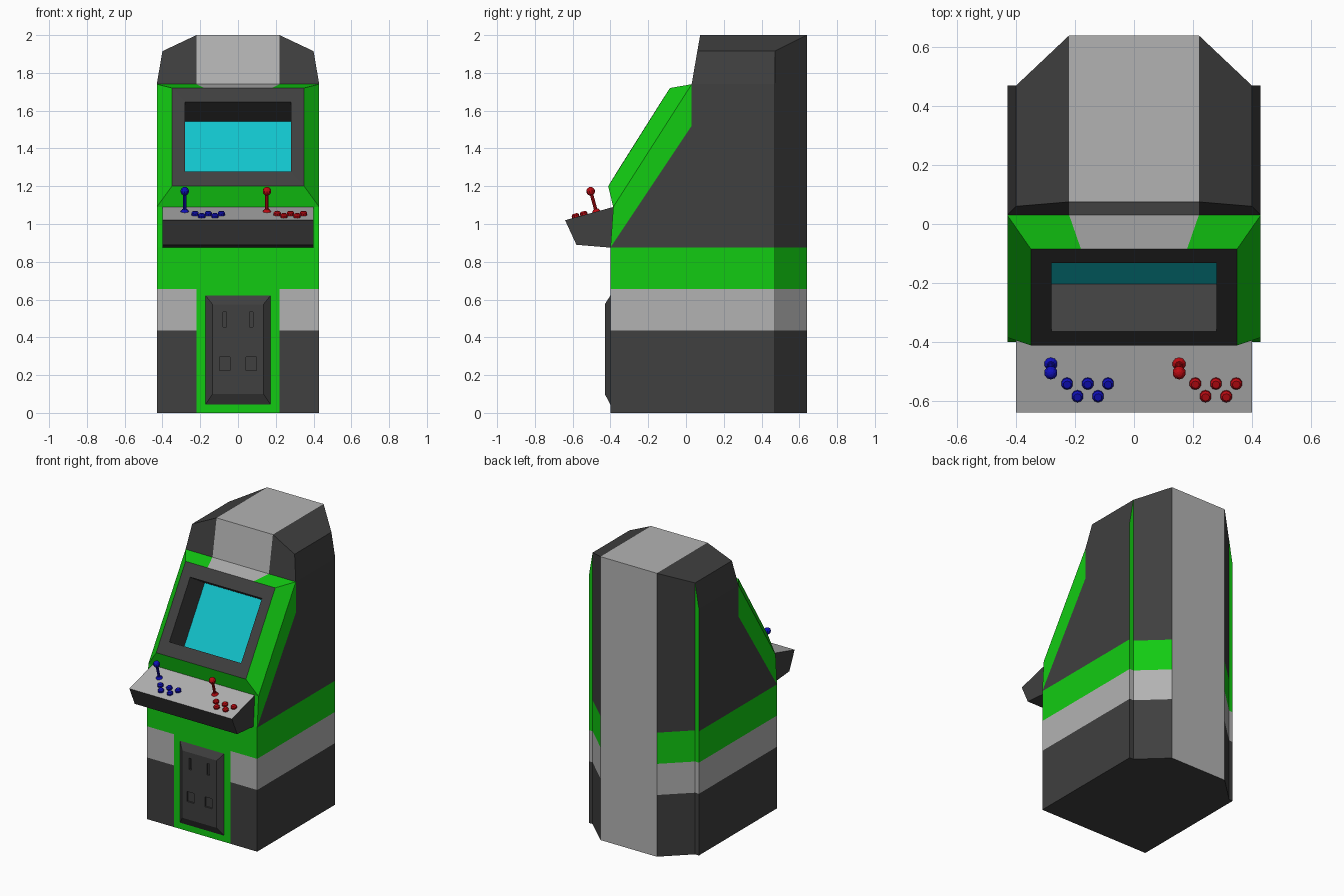
import bpy, bmesh, math
from mathutils import Matrix, Vector

if "Cube" in bpy.data.objects:
    bpy.data.objects.remove(bpy.data.objects["Cube"])


def material(name, rgb):
    m = bpy.data.materials.new(name)
    m.diffuse_color = (*rgb, 1)
    m.use_nodes = True
    m.node_tree.nodes["Principled BSDF"].inputs["Base Color"].default_value = m.diffuse_color
    return m


DARK = material("charcoal", (0.05, 0.05, 0.05))
LIGHT = material("light_grey", (0.45, 0.45, 0.45))
GREEN = material("green", (0.006, 0.6, 0.006))
CYAN = material("cyan", (0.006, 0.55, 0.6))
RED = material("red", (0.5, 0.003, 0.006))
BLUE = material("blue", (0.005, 0.005, 0.5))


def finish(name, bm, mats):
    me = bpy.data.meshes.new(name)
    bm.to_mesh(me)
    bm.free()
    for m in mats:
        me.materials.append(m)
    ob = bpy.data.objects.new(name, me)
    bpy.context.collection.objects.link(ob)
    return ob


def build(name, polys):
    """Weld (material, points) polygons into one object."""
    bm = bmesh.new()
    mats = []
    for mat, pts in polys:
        if mat not in mats:
            mats.append(mat)
        f = bm.faces.new([bm.verts.new(p) for p in pts])
        f.material_index = mats.index(mat)
    bmesh.ops.remove_doubles(bm, verts=bm.verts[:], dist=1e-4)
    bmesh.ops.recalc_face_normals(bm, faces=bm.faces[:])
    return finish(name, bm, mats)


def both(mat, *pts):
    return [(mat, pts), (mat, [(-x, y, z) for x, y, z in reversed(pts)])]


def span(mat, a, b):
    """Full-width strip between two right-hand points."""
    flip = lambda p: (-p[0], p[1], p[2])
    return [(mat, [a, b, flip(b), flip(a)])]


def rect(w, low, high):
    return [(-w, *low), (w, *low), (w, *high), (-w, *high)]


def bridge(mat, a, b):
    n = len(a)
    return [(mat, [a[i], a[(i + 1) % n], b[(i + 1) % n], b[i]]) for i in range(n)]


# lower cabinet: banded walls around the plan outline
plan = [(0.22, -0.40), (0.43, -0.40), (0.43, 0.47), (0.40, 0.47), (0.22, 0.64)]
shell = []
levels = [0, 0.435, 0.655, 0.875]
for mat, z0, z1 in zip((DARK, LIGHT, GREEN), levels, levels[1:]):
    for p, q in zip(plan, plan[1:]):
        shell += both(mat, (*p, z0), (*q, z0), (*q, z1), (*p, z1))
    shell += span(GREEN, (*plan[0], z0), (*plan[0], z1))
    shell += span(LIGHT, (*plan[-1], z0), (*plan[-1], z1))
shell.append((DARK, [(x, y, 0) for x, y in plan] + [(-x, y, 0) for x, y in reversed(plan)]))

# upper side panels with the green stripe
S = 0.43
brow, brow_in = (S, 0.03, 1.74), (0.22, 0.03, 1.74)
stripe, waist, sill = (S, 0.03, 1.52), (S, -0.40, 0.875), (S, -0.385, 1.09)
rear, rear_top = (S, 0.47, 0.875), (S, 0.47, 1.74)
shell += both(DARK, waist, rear, rear_top, brow, stripe)
shell += both(GREEN, waist, stripe, brow, sill)

# back: narrow strips, chamfers and centre panel
step, step_top = (0.40, 0.47, 0.875), (0.40, 0.47, 1.915)
spine, spine_top = (0.22, 0.64, 0.875), (0.22, 0.64, 2.0)
shell += both(GREEN, rear, step, step_top, rear_top)
shell += both(DARK, step, spine, spine_top, step_top)
shell += span(LIGHT, spine, spine_top)

# hood
hood, peak = (0.40, 0.06, 1.915), (0.22, 0.075, 2.0)
shell += both(DARK, brow, rear_top, step_top, hood)
shell += both(DARK, hood, step_top, spine_top, peak)
shell += both(DARK, brow, hood, peak, brow_in)
shell += span(LIGHT, peak, spine_top)
shell += span(LIGHT, brow_in, peak)

# raised screen surround
top, bottom, top_in = (0.35, -0.085, 1.72), (0.35, -0.412, 1.20), (0.18, -0.085, 1.72)
shell += both(GREEN, brow, brow_in, top_in, top)
shell += span(LIGHT, brow_in, top_in)
shell += both(GREEN, brow, top, bottom, sill)
shell += span(GREEN, sill, bottom)
shell += span(GREEN, waist, sill)


# bezel and screen recess, sunk square to the sloping front
def opening(d):
    y, z = 0.846 * d, -0.532 * d
    return rect(0.28, (-0.365 + y, 1.277 + z), (-0.133 + y, 1.645 + z))


shell += bridge(DARK, rect(0.35, bottom[1:], top[1:]), opening(0))
shell += bridge(DARK, opening(0), opening(0.2))
shell.append((DARK, opening(0.2)))
build("cabinet", shell)

build("screen", bridge(CYAN, opening(0.19), opening(0.199))
      + [(CYAN, opening(0.19)), (CYAN, opening(0.199))])

# control panel
side = [(-0.385, 1.09), (-0.64, 1.02), (-0.58, 0.89), (-0.40, 0.875)]
right = [(0.40, y, z) for y, z in side]
panel = both(DARK, *right)
for i, mat in enumerate((LIGHT, DARK, DARK, DARK)):
    panel += span(mat, right[i], right[(i + 1) % 4])
build("control_panel", panel)

# coin door with cut slots
door_back = rect(0.175, (-0.398, 0.04), (-0.398, 0.625))
door_face = rect(0.135, (-0.43, 0.10), (-0.43, 0.575))
door = build("coin_door", bridge(DARK, door_back, door_face)
             + [(DARK, door_back), (DARK, door_face)])
bm = bmesh.new()
for x in (-0.07, 0.07):
    for w, h, z in ((0.02, 0.08, 0.495), (0.056, 0.07, 0.26)):
        bmesh.ops.create_cube(bm, size=1, matrix=Matrix.Translation((x, -0.43, z))
                              @ Matrix.Diagonal((w, 0.024, h, 1)))
cutter = finish("door_slot_cutter", bm, [DARK])
cutter.hide_render = True
cutter.hide_viewport = True
cutter.display_type = 'WIRE'
cut = door.modifiers.new("slots", 'BOOLEAN')
cut.object = cutter
cut.operation = 'DIFFERENCE'
cut.solver = 'EXACT'

# joysticks and buttons, standing square to the control panel
SLOPE = 0.07 / 0.255


def on_panel(x, y, lift):
    return (Matrix.Translation((x, y, 1.09 + (y + 0.385) * SLOPE))
            @ Matrix.Rotation(math.atan(SLOPE), 4, 'X')
            @ Matrix.Translation((0, 0, lift)))


def cone(bm, m, r1, r2, h, n=10):
    bmesh.ops.create_cone(bm, cap_ends=True, segments=n, radius1=r1, radius2=r2,
                          depth=h, matrix=m)


for name, mat, x in (("left", BLUE, -0.282), ("right", RED, 0.153)):
    bm = bmesh.new()
    cone(bm, on_panel(x, -0.475, 0.006), 0.024, 0.013, 0.016)
    cone(bm, on_panel(x, -0.475, 0.055), 0.009, 0.009, 0.11, 8)
    bmesh.ops.create_uvsphere(bm, u_segments=10, v_segments=7, radius=0.023,
                              matrix=on_panel(x, -0.475, 0.112))
    finish(name + "_joystick", bm, [mat])

    bm = bmesh.new()
    for y, offsets in ((-0.54, (0.055, 0.125, 0.194)), (-0.583, (0.09, 0.16))):
        for dx in offsets:
            cone(bm, on_panel(x + dx, y, 0.005), 0.02, 0.02, 0.014)
            cone(bm, on_panel(x + dx, y, 0.016), 0.02, 0.013, 0.008)
    finish(name + "_buttons", bm, [mat])
